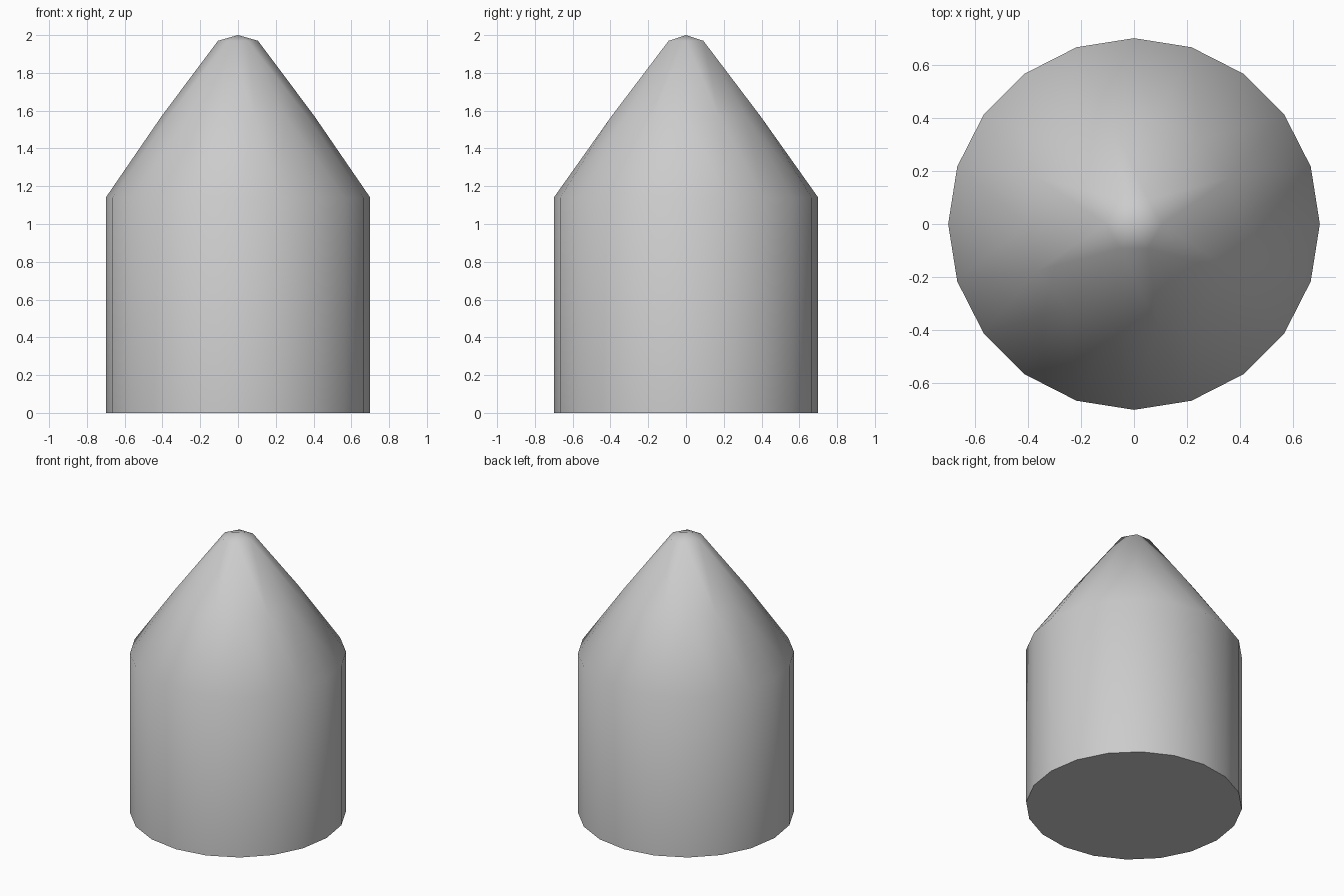
import bpy, bmesh, math

if "Cube" in bpy.data.objects:
    bpy.data.objects.remove(bpy.data.objects["Cube"])

bm = bmesh.new()


def ring(radius, z, sides):
    return [bm.verts.new((radius * math.cos(2 * math.pi * i / sides),
                          radius * math.sin(2 * math.pi * i / sides), z))
            for i in range(sides)]


def bridge(low, high):
    # Walk both rings by angle; equal counts give quads, others triangles
    n, m = len(low), len(high)
    if n == m:
        for i in range(n):
            j = (i + 1) % n
            bm.faces.new((low[i], low[j], high[j], high[i]))
        return
    i = j = 0
    while i < n or j < m:
        if j >= m or (i < n and (i + 0.5) / n <= (j + 0.5) / m):
            bm.faces.new((low[i % n], low[(i + 1) % n], high[j % m]))
            i += 1
        else:
            bm.faces.new((low[i % n], high[(j + 1) % m], high[j % m]))
            j += 1


# Cylindrical body, then a nose whose rings lose sides towards the tip
profile = [(0.70, 0.0, 20), (0.70, 1.14, 20), (0.405, 1.57, 14), (0.106, 1.97, 6)]
rings = [ring(*p) for p in profile]
for low, high in zip(rings, rings[1:]):
    bridge(low, high)

# Flat base and pointed tip
bm.faces.new(rings[0][::-1])
tip = bm.verts.new((0, 0, 2.0))
top = rings[-1]
for i in range(len(top)):
    bm.faces.new((top[i], top[(i + 1) % len(top)], tip))

bmesh.ops.recalc_face_normals(bm, faces=bm.faces[:])
mesh = bpy.data.meshes.new("pointed_cylinder")
bm.to_mesh(mesh)
bm.free()
obj = bpy.data.objects.new("pointed_cylinder", mesh)
bpy.context.collection.objects.link(obj)

# Smooth everywhere except the base rim
bpy.context.view_layer.objects.active = obj
obj.select_set(True)
bpy.ops.object.shade_smooth_by_angle(angle=math.radians(60))
